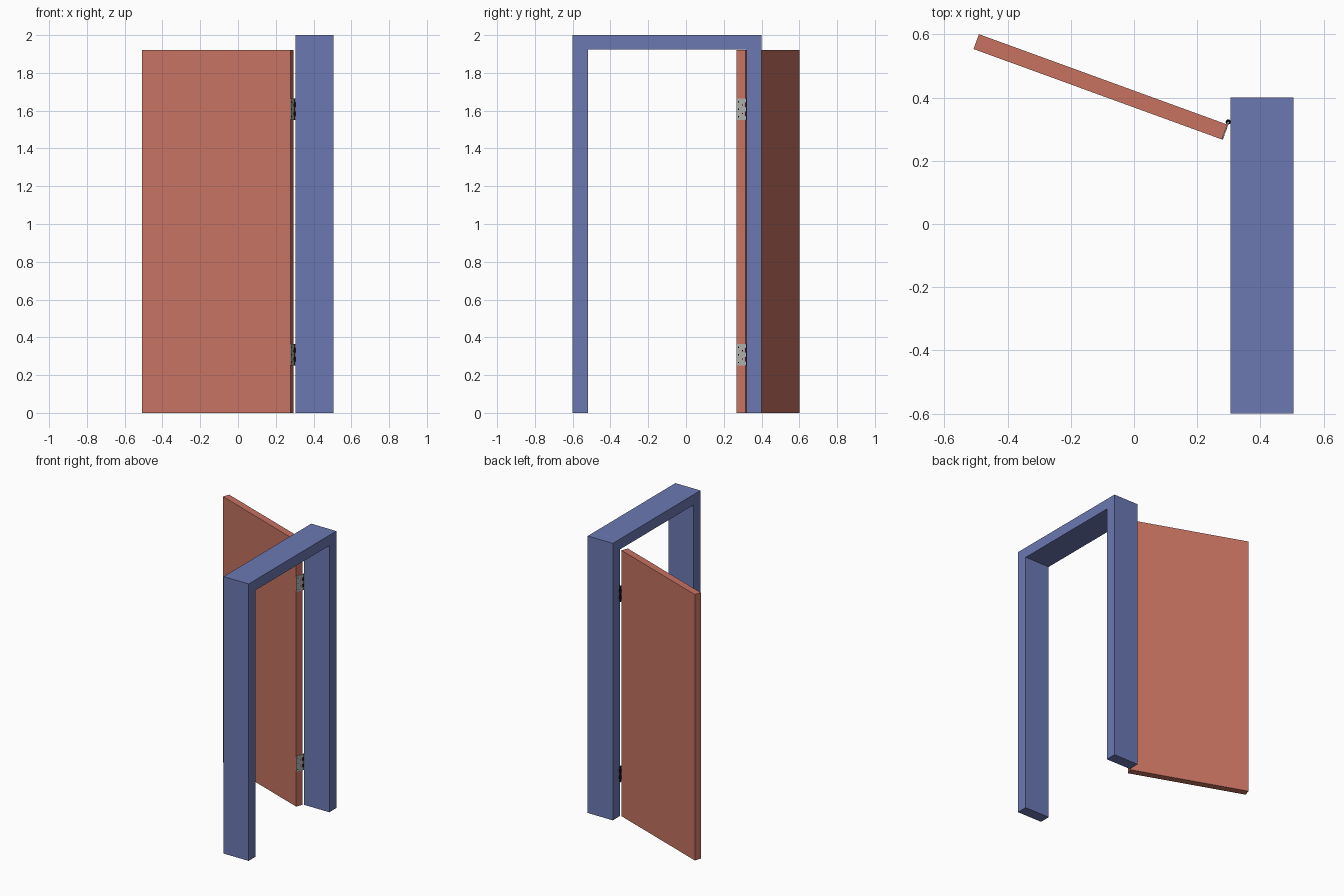
import bpy, bmesh
from math import radians, sin, cos, pi
from mathutils import Matrix

if "Cube" in bpy.data.objects:
    bpy.data.objects.remove(bpy.data.objects["Cube"])

def material(name, color):
    m = bpy.data.materials.new(name)
    m.diffuse_color = color
    m.use_nodes = True
    m.node_tree.nodes["Principled BSDF"].inputs["Base Color"].default_value = m.diffuse_color
    return m

BLUE = material("frame_blue", (0.15, 0.19, 0.45, 1))
RED = material("door_red", (0.57, 0.17, 0.12, 1))
BLACK = material("hinge_black", (0.004, 0.004, 0.004, 1))
STEEL = material("hinge_steel", (0.42, 0.42, 0.40, 1))

PIVOT = Matrix.Translation((0.298, 0.323, 0)) @ Matrix.Rotation(radians(-20), 4, 'Z')

def finish(name, bm, mat, matrix=Matrix()):
    bmesh.ops.recalc_face_normals(bm, faces=bm.faces)
    me = bpy.data.meshes.new(name)
    bm.to_mesh(me)
    bm.free()
    me.materials.append(mat)
    ob = bpy.data.objects.new(name, me)
    ob.matrix_world = matrix
    bpy.context.collection.objects.link(ob)
    return ob

def prism(name, outline, depth, mat, matrix=Matrix()):
    """Extrude a (y, z) outline along x from depth[0] to depth[1]."""
    bm = bmesh.new()
    face = bm.faces.new([bm.verts.new((depth[0], y, z)) for y, z in outline])
    ext = bmesh.ops.extrude_face_region(bm, geom=[face])["geom"]
    moved = [v for v in ext if isinstance(v, bmesh.types.BMVert)]
    bmesh.ops.translate(bm, verts=moved, vec=(depth[1] - depth[0], 0, 0))
    return finish(name, bm, mat, matrix)

def cylinder(name, radius, length, mat, matrix, sides=16):
    bm = bmesh.new()
    bmesh.ops.create_cone(bm, cap_ends=True, segments=sides, radius1=radius,
                          radius2=radius, depth=length)
    for f in bm.faces:
        f.smooth = len(f.verts) == 4
    for e in bm.edges:
        e.smooth = all(f.smooth for f in e.link_faces)
    return finish(name, bm, mat, matrix)

# Door frame: one inverted U profile
prism("door_frame", [(-0.6, 0), (-0.6, 2), (0.4, 2), (0.4, 0), (0.32, 0),
                     (0.32, 1.925), (-0.52, 1.925), (-0.52, 0)],
      (0.305, 0.505), BLUE)

# Door panel, swung open around the hinge pin
prism("door_panel", [(-0.059, 0), (-0.009, 0), (-0.009, 1.92), (-0.059, 1.92)],
      (-0.836, 0), RED, PIVOT)

# Leaf outline: rounded outer corners, two notches on the pin side
H, W, R = 0.0575, 0.059, 0.008
def corner(z, start):
    return [(-W + R + R * cos(start + i * pi / 8), z + R * sin(start + i * pi / 8))
            for i in range(5)]
leaf = corner(H - R, pi / 2) + corner(-H + R, pi) + [
    (0, -H), (0, -0.035), (-0.013, -0.035), (-0.013, -0.012), (0, -0.012),
    (0, 0.012), (-0.013, 0.012), (-0.013, 0.035), (0, 0.035), (0, H)]

for label, z in (("lower", 0.3075), ("upper", 1.6075)):
    up = Matrix.Translation((0, 0, z))
    prism(label + "_hinge_door_leaf", leaf, (-0.001, 0.003), STEEL, PIVOT @ up)
    # Pin and the jamb leaf that is let into the frame
    cylinder(label + "_hinge_pin", 0.0055, 2 * H, BLACK, PIVOT @ up)
    prism(label + "_hinge_jamb_leaf", [(0.3195, z - H), (0.3225, z - H),
          (0.3225, z + H), (0.3195, z + H)], (0.298, 0.308), STEEL)
    # Black knuckles fill the notches
    for k in (-0.0235, 0.0235):
        cylinder(label + "_hinge_knuckle", 0.008, 0.023, BLACK,
                 PIVOT @ up @ Matrix.Translation((0, 0, k)))
    # Staggered screw heads
    for y, s in ((-0.047, 0.04), (-0.024, 0.022), (-0.047, 0.0),
                 (-0.024, -0.022), (-0.047, -0.04)):
        cylinder(label + "_hinge_screw", 0.0035, 0.003, BLACK,
                 PIVOT @ up @ Matrix.Translation((0.002, y, s))
                 @ Matrix.Rotation(pi / 2, 4, 'Y'), 12)
